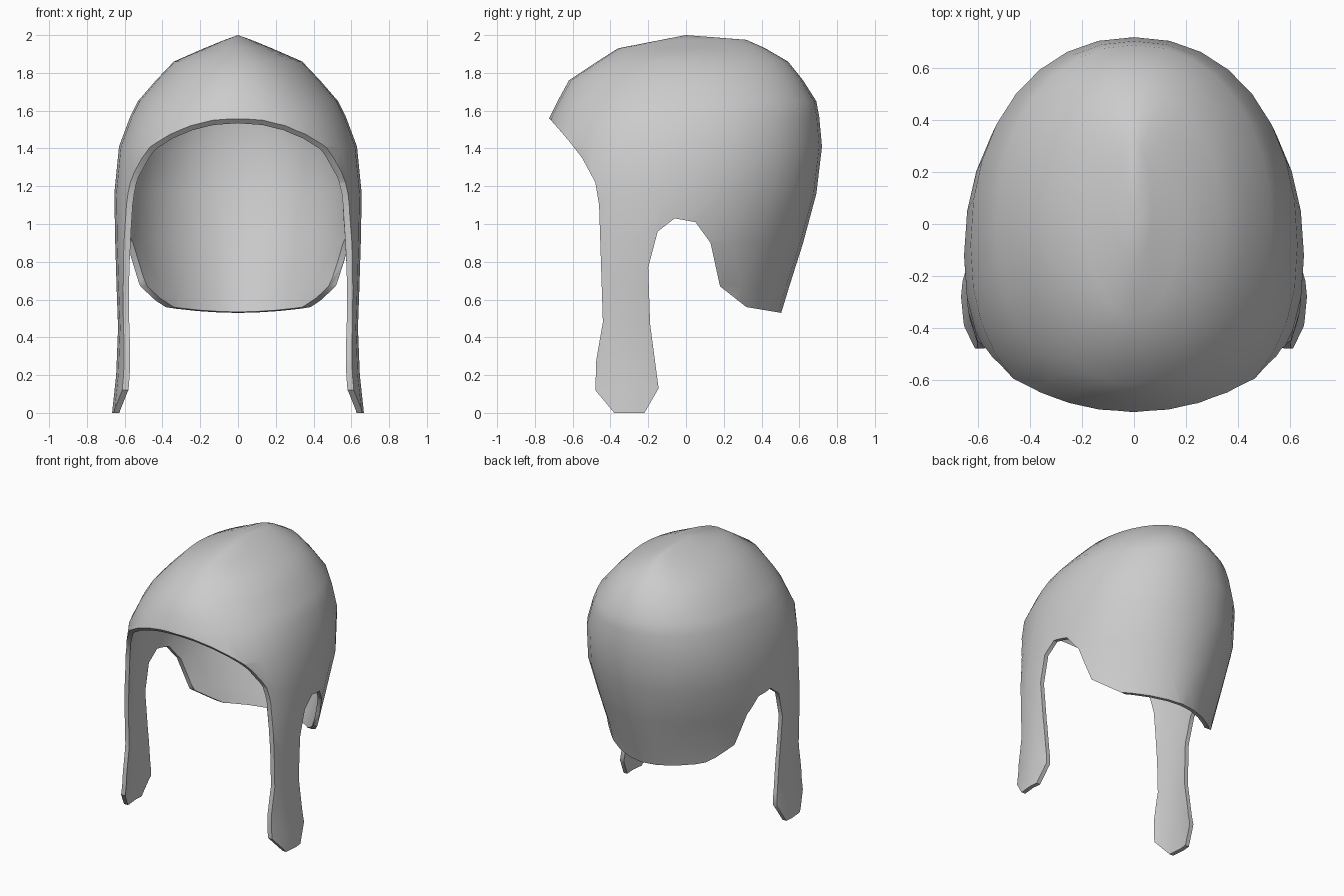
import bpy, bmesh, math

if "Cube" in bpy.data.objects:
    bpy.data.objects.remove(bpy.data.objects["Cube"])

COLS = 32
# horizontal sections: z, front y, back y, half width, y of widest point, front power, back power
SECTIONS = [
    (1.975, -.13, .32, .07, .05, 2.0, 2.0),
    (1.93, -.36, .42, .18, .03, 2.0, 2.0),
    (1.86, -.47, .54, .34, .02, 2.0, 2.0),
    (1.76, -.62, .62, .435, 0, 2.0, 2.1),
    (1.65, -.68, .69, .53, -.02, 2.1, 2.15),
    (1.57, -.72, .705, .57, -.04, 2.2, 2.15),
    (1.41, -.775, .72, .63, -.08, 2.3, 2.15),
    (1.16, -.79, .69, .655, -.12, 2.3, 2.1),
    (.90, -.77, .62, .65, -.20, 2.3, 1.95),
    (.67, -.77, .547, .643, -.24, 2.3, 1.8),
    (.45, -.76, .48, .635, -.27, 2.3, 1.8),
    (.20, -.76, .42, .645, -.28, 2.3, 1.9),
    (-.05, -.76, .40, .672, -.28, 2.3, 2.0),
]

# side outline (y, z) of the brim, ear flaps and neck guard
OUTLINE = [
    (-1, 2.3), (-1, 1.57), (-.72, 1.555), (-.68, 1.51), (-.62, 1.44), (-.55, 1.35),
    (-.48, 1.22), (-.46, 1.1), (-.44, .48), (-.475, .28), (-.48, .12), (-.38, 0),
    (-.22, 0), (-.145, .13), (-.19, .47), (-.2, .77), (-.15, .96), (-.06, 1.03),
    (.05, 1.01), (.13, .9), (.18, .67), (.32, .56), (.5, .53), (1, .53), (1, 2.3),
]


def power(v, p):
    return math.copysign(abs(v) ** (2 / p), v) if abs(v) > 1e-6 else 0


def section(z, front, back, width, mid, pf, pb):
    pts = []
    for i in range(COLS):
        a = math.tau * i / COLS
        s, c = math.sin(a), math.cos(a)
        p, reach = (pb, back - mid) if c > 0 else (pf, mid - front)
        pts.append((width * power(s, p), mid + reach * power(c, p), z))
    return pts


def make_object(name, bm):
    bmesh.ops.recalc_face_normals(bm, faces=bm.faces)
    mesh = bpy.data.meshes.new(name)
    bm.to_mesh(mesh)
    bm.free()
    ob = bpy.data.objects.new(name, mesh)
    bpy.context.collection.objects.link(ob)
    return ob


# lofted dome skin, reaching down past the flaps
bm = bmesh.new()
apex = bm.verts.new((0, 0, 2))
rings = [[bm.verts.new(p) for p in section(*s)] for s in SECTIONS]
for i in range(COLS):
    j = (i + 1) % COLS
    bm.faces.new((apex, rings[0][i], rings[0][j]))
    for up, low in zip(rings, rings[1:]):
        bm.faces.new((up[i], low[i], low[j], up[j]))
bmesh.ops.recalc_face_normals(bm, faces=bm.faces)
if apex.link_faces[0].normal.z < 0:
    bmesh.ops.reverse_faces(bm, faces=bm.faces)
mesh = bpy.data.meshes.new("cap_shell")
bm.to_mesh(mesh)
bm.free()
cap = bpy.data.objects.new("cap_shell", mesh)
bpy.context.collection.objects.link(cap)

# side outline extruded across, used to trim the skin
bm = bmesh.new()
face = bm.faces.new([bm.verts.new((-1, y, z)) for y, z in OUTLINE])
geom = bmesh.ops.extrude_face_region(bm, geom=[face])["geom"]
bmesh.ops.translate(bm, vec=(2, 0, 0),
                    verts=[g for g in geom if isinstance(g, bmesh.types.BMVert)])
cutter = make_object("outline_cutter", bm)
cutter.hide_render = True

# thickness, then trim
solid = cap.modifiers.new("thickness", 'SOLIDIFY')
solid.thickness = .03
solid.offset = -1
trim = cap.modifiers.new("trim", 'BOOLEAN')
trim.operation = 'INTERSECT'
trim.solver = 'EXACT'
trim.object = cutter
bpy.context.view_layer.objects.active = cap
cap.select_set(True)
bpy.ops.object.modifier_apply(modifier="thickness")
bpy.ops.object.modifier_apply(modifier="trim")
bpy.data.objects.remove(cutter)
bpy.ops.object.shade_smooth_by_angle(angle=math.radians(40))
